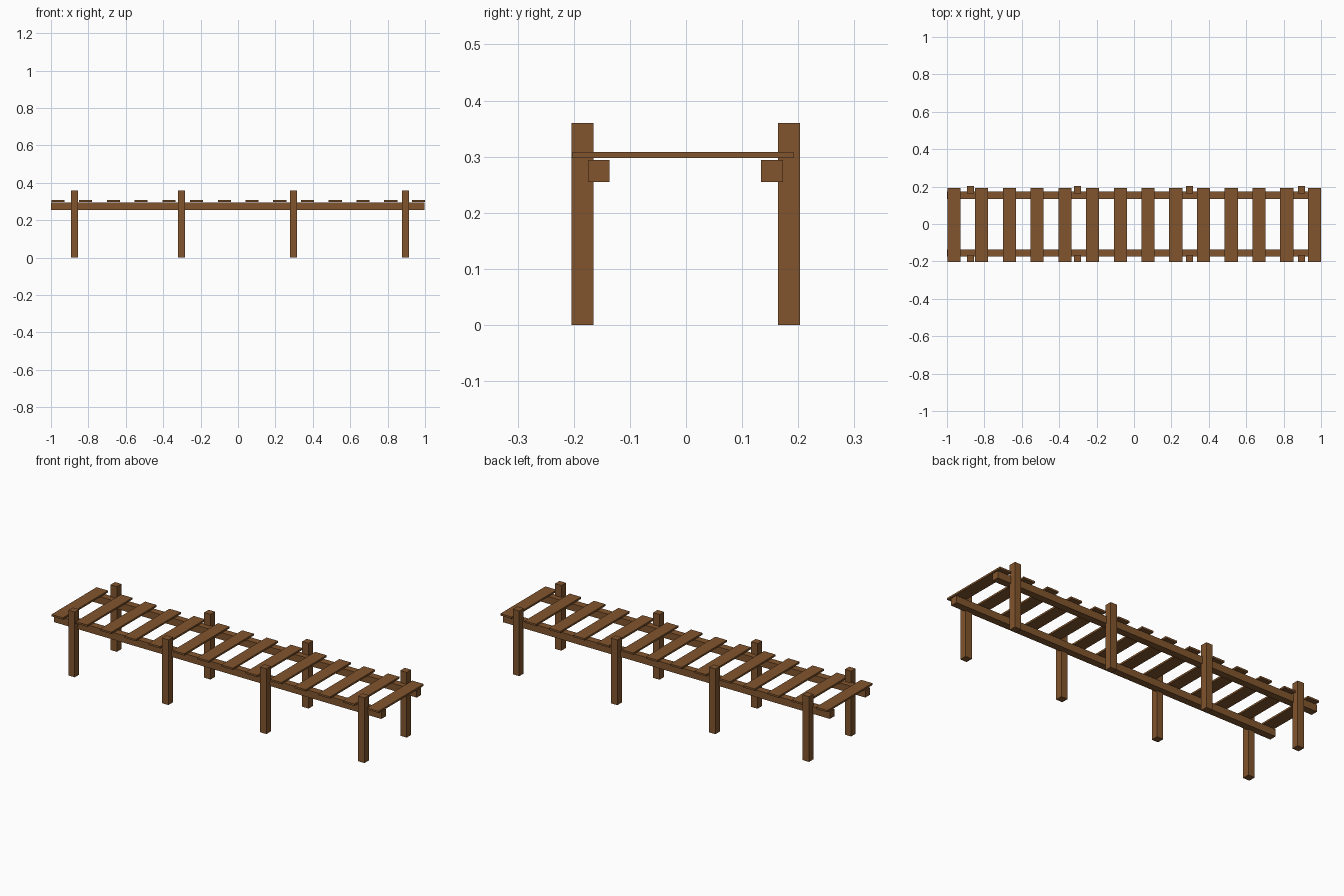
import bpy

if "Cube" in bpy.data.objects:
    bpy.data.objects.remove(bpy.data.objects["Cube"])

wood = bpy.data.materials.new("brown_wood")
wood.diffuse_color = (0.22, 0.09, 0.026, 1)
wood.use_nodes = True
wood.node_tree.nodes["Principled BSDF"].inputs["Base Color"].default_value = wood.diffuse_color


def box(name, x0, x1, y0, y1, z0, z1):
    bpy.ops.mesh.primitive_cube_add(
        size=1, location=((x0 + x1) / 2, (y0 + y1) / 2, (z0 + z1) / 2))
    ob = bpy.context.object
    ob.name = name
    ob.scale = (x1 - x0, y1 - y0, z1 - z0)
    bpy.ops.object.transform_apply(location=False, rotation=False, scale=True)
    ob.data.materials.append(wood)
    return ob


# Long rails and upright posts on each side
sides = {
    "front": ((-0.175, -0.136), (-0.204, -0.165)),
    "back": ((0.134, 0.173), (0.164, 0.203)),
}
for side, (rail_y, post_y) in sides.items():
    box(side + "_rail", -1.0, 0.998, *rail_y, 0.2545, 0.294)
    for i, x in enumerate((-0.874, -0.302, 0.297, 0.896)):
        box(f"{side}_post_{i + 1}", x - 0.0195, x + 0.0195, *post_y, 0.0, 0.36)

# Evenly spaced deck planks, floating just above the rails
count = 14
first, last = -0.963, 0.965
for i in range(count):
    x = first + (last - first) * i / (count - 1)
    box(f"deck_plank_{i + 1}", x - 0.035, x + 0.035, -0.202, 0.192, 0.298, 0.308)
